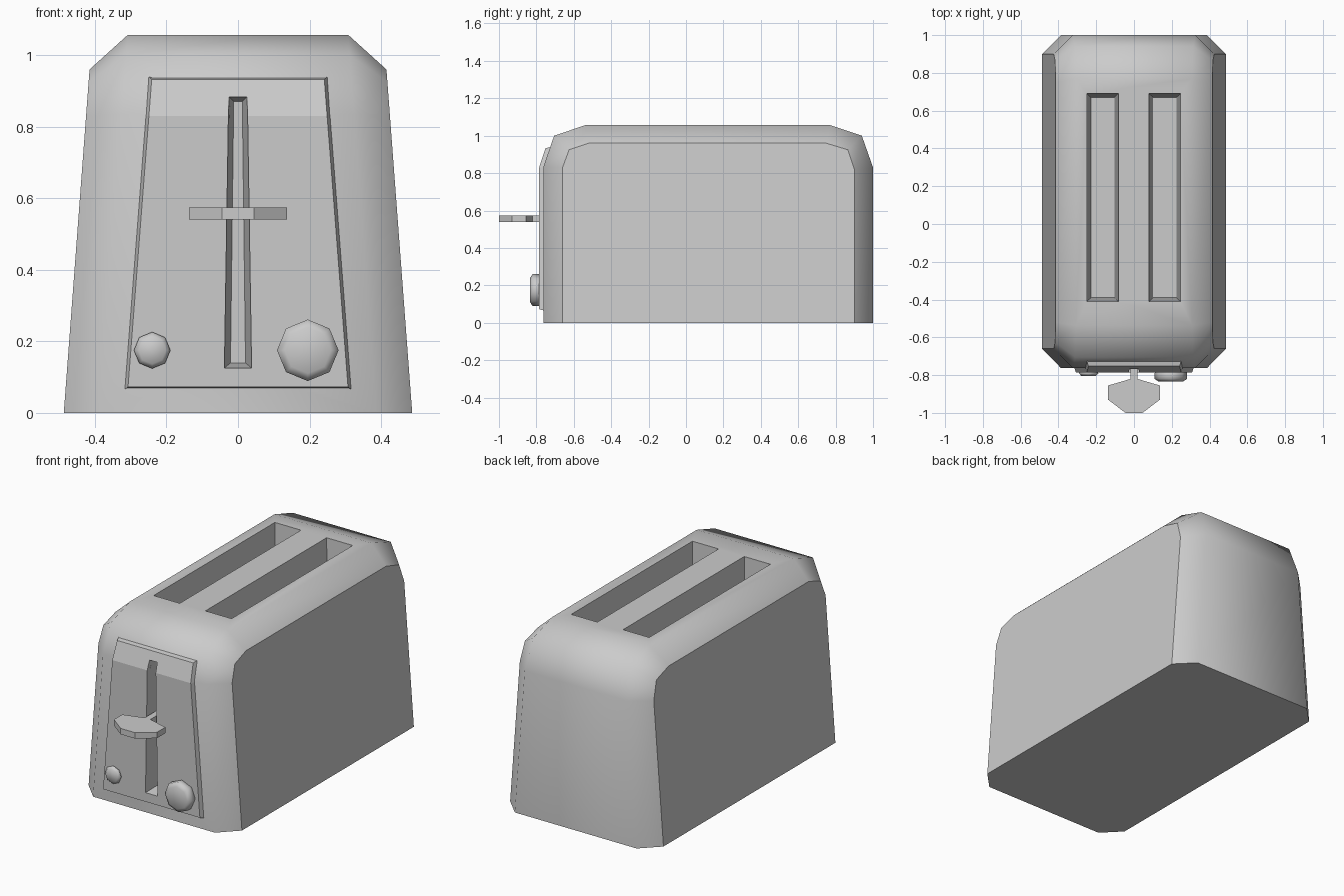
import bpy, bmesh
from math import sin, cos, pi

if "Cube" in bpy.data.objects:
    bpy.data.objects.remove(bpy.data.objects["Cube"], do_unlink=True)

GREY = (0.6, 0.6, 0.6, 1)
grey = bpy.data.materials.new("plain grey")
grey.use_nodes = True
grey.diffuse_color = GREY
grey.node_tree.nodes["Principled BSDF"].inputs["Base Color"].default_value = GREY


def loft(name, rings, smooth=lambda n: False):
    """Join rings of equal length and cap both ends."""
    bm = bmesh.new()
    loops = [[bm.verts.new(p) for p in ring] for ring in rings]
    for a, b in zip(loops, loops[1:]):
        for i in range(len(a)):
            j = (i + 1) % len(a)
            bm.faces.new((a[i], a[j], b[j], b[i]))
    bm.faces.new(loops[0])
    bm.faces.new(loops[-1])
    bmesh.ops.recalc_face_normals(bm, faces=bm.faces)
    bm.normal_update()
    for f in bm.faces:
        f.smooth = smooth(f.normal)
    mesh = bpy.data.meshes.new(name)
    bm.to_mesh(mesh)
    bm.free()
    mesh.materials.append(grey)
    obj = bpy.data.objects.new(name, mesh)
    bpy.context.collection.objects.link(obj)
    return obj


def tapered_shell(name, side, middle, half_width, inset, smooth):
    """Side outlines in (y, z) joined across a middle outline; width shrinks with height."""
    def ring(outline, sign, cut):
        return [(sign * (half_width(z) - cut), y, z) for y, z in outline]
    return loft(name, [ring(side, -1, 0), ring(middle, -1, inset),
                       ring(middle, 1, inset), ring(side, 1, 0)], smooth)


def cut(obj, cutter):
    mod = obj.modifiers.new(cutter.name, 'BOOLEAN')
    mod.operation = 'DIFFERENCE'
    mod.solver = 'EXACT'
    mod.object = cutter


def hide(cutter):
    cutter.hide_render = True
    cutter.hide_viewport = True
    cutter.display_type = 'WIRE'
    return cutter


# Body: flat tapered sides, softly shaded shell between them
side = [(-.66, 0), (-.66, .83), (-.625, .925), (-.52, .96),
        (.75, .96), (.865, .925), (.9, .82), (.9, 0)]
middle = [(-.762, 0), (-.762, .835), (-.705, 1), (-.537, 1.057),
          (.77, 1.057), (.94, 1), (1, .83), (1, 0)]
body = tapered_shell("body", side, middle, lambda z: .487 - .075 * z, .1,
                     lambda n: abs(n.x) < .97 and n.z > -.9)

# Front control panel following the bend of the body
panel_side = [(-.76, .065), (-.76, .83), (-.725, .94), (-.71, .94), (-.72, .065)]
panel_middle = [(-.785, .073), (-.785, .83), (-.752, .932), (-.71, .94), (-.72, .065)]
panel = tapered_shell("control_panel", panel_side, panel_middle,
                      lambda z: .322 - .077 * z, .009, lambda n: False)

# Bread slots
for label, x in (("right", -.166), ("left", .163)):
    def rect(z, w, front, back):
        return [(x - w, front, z), (x + w, front, z), (x + w, back, z), (x - w, back, z)]
    cutter = loft(label + "_bread_slot_cutter",
                  [rect(1.15, .083, -.41, .69), rect(1.05, .083, -.41, .69),
                   rect(.5, .062, -.39, .67)])
    cut(body, hide(cutter))

# Lever slot through the panel into the body
def slot_ring(y, low_w, top_w, low, top):
    return [(-low_w, y, low), (low_w, y, low), (top_w, y, top), (-top_w, y, top)]

lever_cutter = hide(loft("lever_slot_cutter",
                         [slot_ring(-.85, .038, .026, .125, .885),
                          slot_ring(-.78, .038, .026, .125, .885),
                          slot_ring(-.67, .021, .012, .14, .87)]))
cut(body, lever_cutter)
cut(panel, lever_cutter)

# Lever: stem and faceted paddle in one flat outline
half = [(.018, -.68), (.018, -.82), (.137, -.855), (.137, -.93), (.045, -1)]
outline = half + [(-x, y) for x, y in reversed(half)]
loft("lever", [[(x, y, z) for x, y in outline] for z in (.54, .574)])


# Eight-sided knobs with rounded fronts
def knob(name, x, z, radius, front):
    def ring(r, y):
        return [(x + r * sin(i * pi / 4), y, z + r * cos(i * pi / 4)) for i in range(8)]
    loft(name, [ring(radius * .9, -.775), ring(radius, -.79),
                ring(radius, front + .014), ring(radius * .75, front)],
         lambda n: True)


knob("large_knob", .195, .175, .086, -.834)
knob("small_knob", -.24, .175, .051, -.805)
